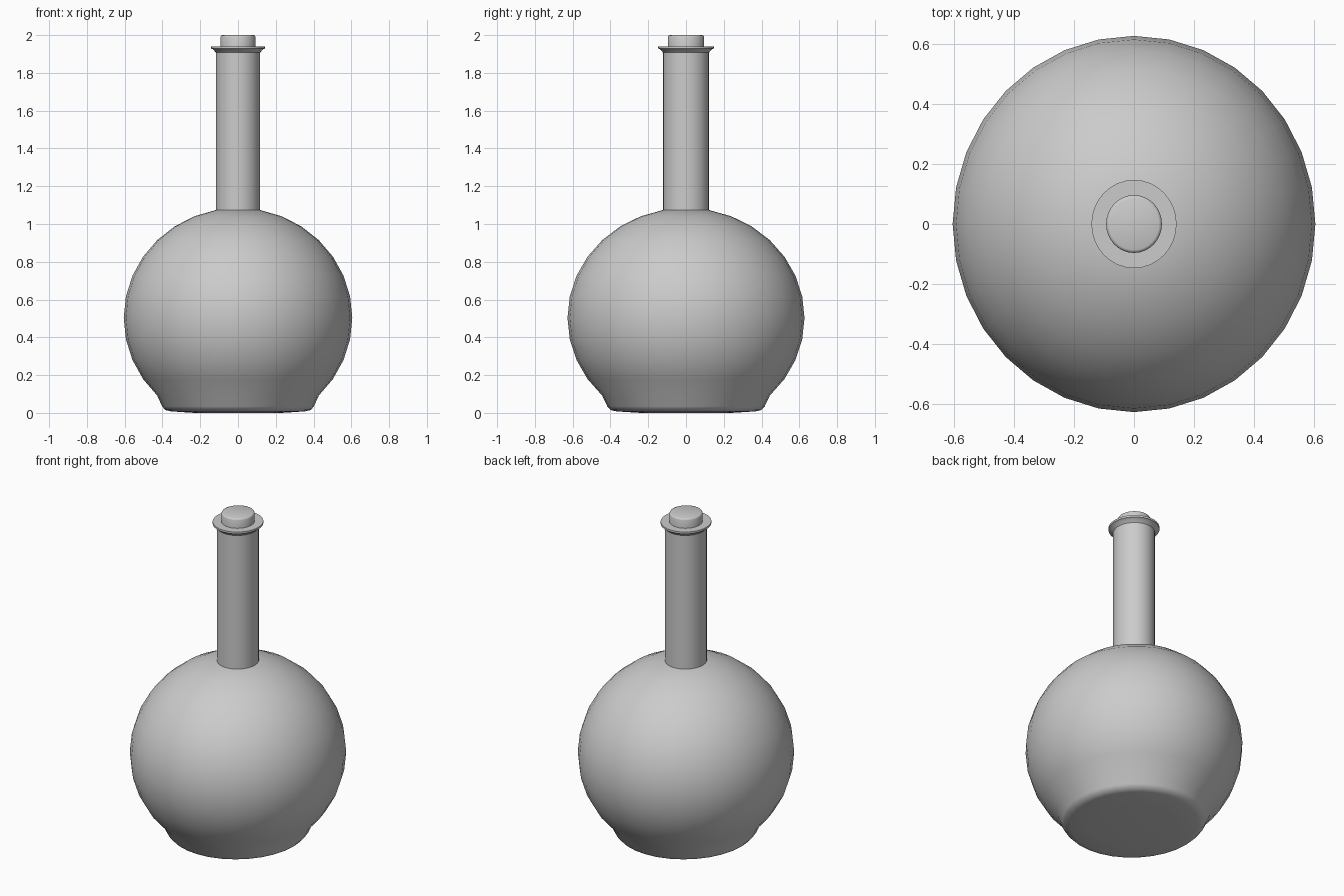
import bpy
import bmesh
import math

cube = bpy.data.objects.get("Cube")
if cube:
    bpy.data.objects.remove(cube)

SEGMENTS = 32
DEPTH = 1.037  # slightly deeper than wide

grey = bpy.data.materials.new("plain grey")
grey.use_nodes = True
colour = (0.6, 0.6, 0.6, 1)
grey.diffuse_color = colour
grey.node_tree.nodes["Principled BSDF"].inputs["Base Color"].default_value = colour


def lathe(name, profile, sharp_angle):
    """Turn a bottom-to-top (radius, height) profile into a capped round part."""
    bm = bmesh.new()
    rings = []
    for r, z in profile:
        ring = []
        for i in range(SEGMENTS):
            a = math.tau * i / SEGMENTS
            ring.append(bm.verts.new((r * math.cos(a), r * DEPTH * math.sin(a), z)))
        rings.append(ring)
    for low, high in zip(rings, rings[1:]):
        for i in range(SEGMENTS):
            j = (i + 1) % SEGMENTS
            bm.faces.new((low[i], low[j], high[j], high[i]))
    bm.faces.new(rings[0][::-1])
    bm.faces.new(rings[-1])
    mesh = bpy.data.meshes.new(name)
    bm.to_mesh(mesh)
    bm.free()
    mesh.materials.append(grey)
    obj = bpy.data.objects.new(name, mesh)
    bpy.context.collection.objects.link(obj)
    bpy.ops.object.select_all(action="DESELECT")
    obj.select_set(True)
    bpy.context.view_layer.objects.active = obj
    bpy.ops.object.shade_smooth_by_angle(angle=math.radians(sharp_angle))
    return obj


# Round body: flat foot flowing into a sphere
foot = [(0.23, 0.0), (0.355, 0.008), (0.385, 0.015), (0.402, 0.035)]
globe = []
for step in range(-4, 8):
    a = math.radians(11.25 * step)
    globe.append((0.605 * math.cos(a), 0.503 + 0.582 * math.sin(a)))
lathe("body", foot + globe, 60)

# Straight neck rising from the body
lathe("neck", [(0.117, 1.05), (0.117, 1.91)], 40)

# Flared lip around the mouth
lathe("lip", [(0.108, 1.9), (0.118, 1.908), (0.132, 1.925), (0.142, 1.929), (0.142, 1.941)], 30)

# Stopper with a softened top edge
lathe("stopper", [(0.093, 1.93), (0.093, 1.99), (0.09, 1.997), (0.083, 2.0)], 60)
